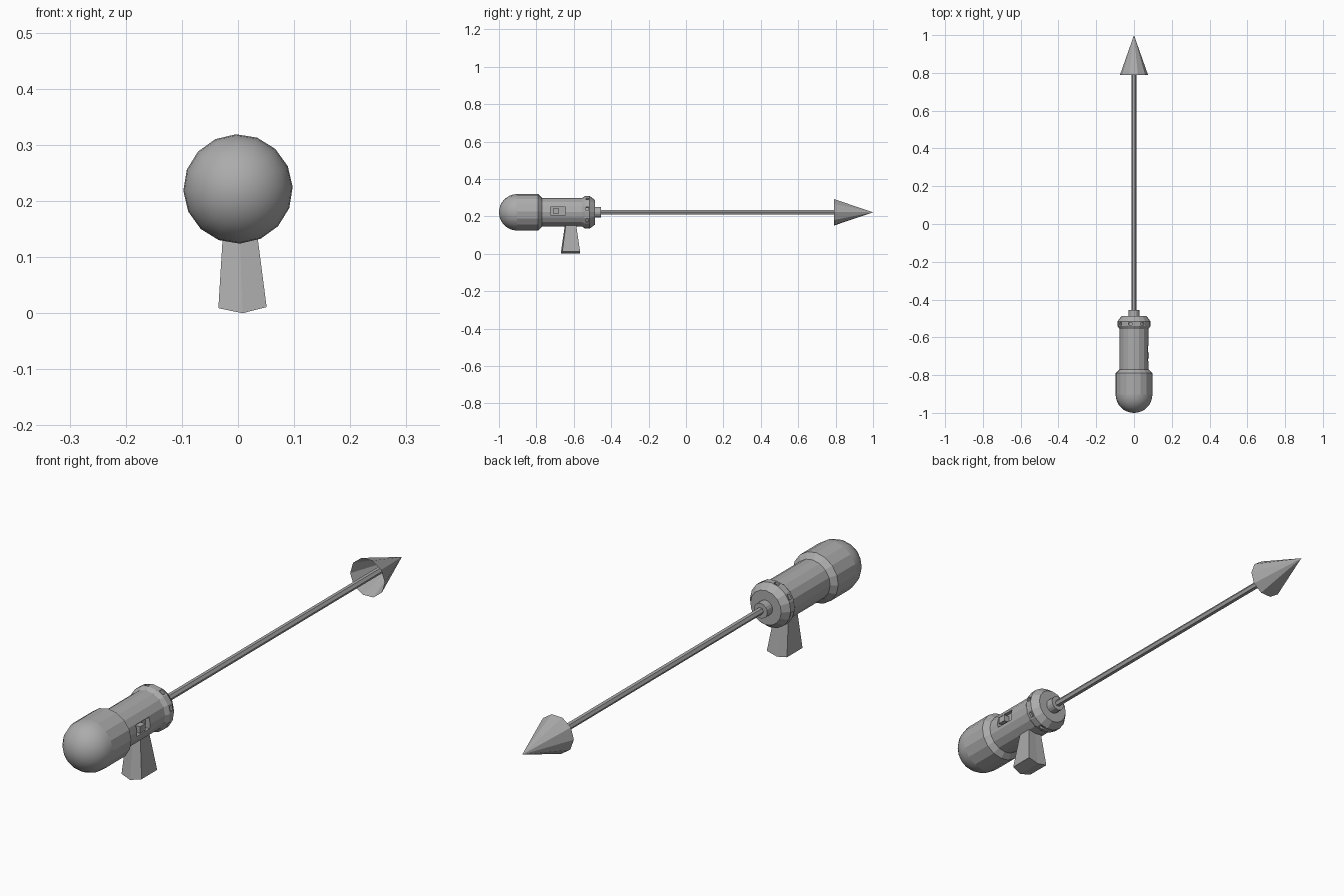
import bpy, bmesh, math
from mathutils import Matrix

if "Cube" in bpy.data.objects:
    bpy.data.objects.remove(bpy.data.objects["Cube"])

ZC = 0.2215                    # height of the long axis
OFF = math.radians(2)          # slight roll of all round parts

grey = bpy.data.materials.new("dark_grey")
grey.diffuse_color = (0.41, 0.41, 0.41, 1)
grey.use_nodes = True
grey.node_tree.nodes["Principled BSDF"].inputs["Base Color"].default_value = grey.diffuse_color


def make(name, bm):
    bmesh.ops.recalc_face_normals(bm, faces=bm.faces[:])
    me = bpy.data.meshes.new(name)
    bm.to_mesh(me)
    bm.free()
    me.materials.append(grey)
    ob = bpy.data.objects.new(name, me)
    bpy.context.collection.objects.link(ob)
    return ob


def lathe(name, profile, sides, smooth_until=0):
    """Spin (y, radius) points round the long axis; zero radius makes a pole."""
    bm = bmesh.new()
    rings = []
    for y, r in profile:
        n = 1 if r == 0 else sides
        rings.append([bm.verts.new((r * math.cos(OFF + 2 * math.pi * i / sides), y,
                                    ZC + r * math.sin(OFF + 2 * math.pi * i / sides)))
                      for i in range(n)])
    for k, (a, b) in enumerate(zip(rings, rings[1:])):
        for i in range(sides):
            j = (i + 1) % sides
            if len(a) == 1:
                f = bm.faces.new((a[0], b[i], b[j]))
            elif len(b) == 1:
                f = bm.faces.new((a[i], b[0], a[j]))
            else:
                f = bm.faces.new((a[i], b[i], b[j], a[j]))
            f.smooth = k < smooth_until
    return make(name, bm)


def add_box(bm, size, matrix):
    bmesh.ops.create_cube(bm, size=1, matrix=matrix @ Matrix.Diagonal((*size, 1)))


# Body: smooth domed tank, faceted barrel and chamfered collar
R, steps = 0.0975, 8
dome = [(-1 + R * (1 - math.cos(t)), R * math.sin(t))
        for t in (math.pi / 2 * i / steps for i in range(steps + 1))]
dome[0] = (-1, 0)
body = lathe("body", dome + [(-0.79, R), (-0.77, 0.077), (-0.555, 0.077), (-0.54, 0.087),
                             (-0.515, 0.087), (-0.487, 0.066), (-0.487, 0)], 16, steps)

# Cutters: side slot and eight collar notches
bm = bmesh.new()
add_box(bm, (0.06, 0.08, 0.044), Matrix.Translation((0.087, -0.685, 0.228)))
for k in range(8):
    a = OFF + math.pi / 16 + k * math.pi / 4
    m = Matrix.Translation((0, -0.527, ZC)) @ Matrix.Rotation(-a, 4, 'Y')
    add_box(bm, (0.024, 0.013, 0.02), m @ Matrix.Translation((0.087, 0, 0)))
cutter = make("slot_cutter", bm)
cut = body.modifiers.new("slots", 'BOOLEAN')
cut.operation = 'DIFFERENCE'
cut.solver = 'EXACT'
cut.object = cutter
cutter.hide_render = True
cutter.hide_set(True)

# Switch inside the side slot
bm = bmesh.new()
add_box(bm, (0.026, 0.032, 0.026), Matrix.Translation((0.067, -0.696, 0.228)))
make("switch", bm)

# Grip: flared from the two lowest barrel facets
bm = bmesh.new()
loops = []
for w, y0, y1, zmid, rise, cx, bulge in ((0.029, -0.642, -0.588, 0.15, 0.006, 0.003, 0.006),
                                         (0.043, -0.661, -0.566, 0.0, 0.009, 0.008, 0.009)):
    loops.append([bm.verts.new(p) for p in (
        (cx - w, y0, zmid + rise), (cx, y0 - bulge, zmid), (cx + w, y0, zmid + rise + 0.002),
        (cx + w, y1, zmid + rise + 0.002), (cx, y1, zmid), (cx - w, y1, zmid + rise))])
top, low = loops
for i in range(6):
    j = (i + 1) % 6
    bm.faces.new((top[i], top[j], low[j], low[i]))
for ring in loops:
    bm.faces.new((ring[0], ring[1], ring[4], ring[5]))
    bm.faces.new((ring[1], ring[2], ring[3], ring[4]))
make("grip", bm)

# Nozzle, rod and hollow arrow tip
lathe("nozzle", [(-0.50, 0), (-0.50, 0.029), (-0.455, 0.029), (-0.455, 0)], 16)
lathe("rod", [(-0.47, 0), (-0.47, 0.013), (0.9, 0.013), (0.9, 0)], 6)
lathe("arrow_tip", [(0.79, 0.074), (1.0, 0)], 10)
